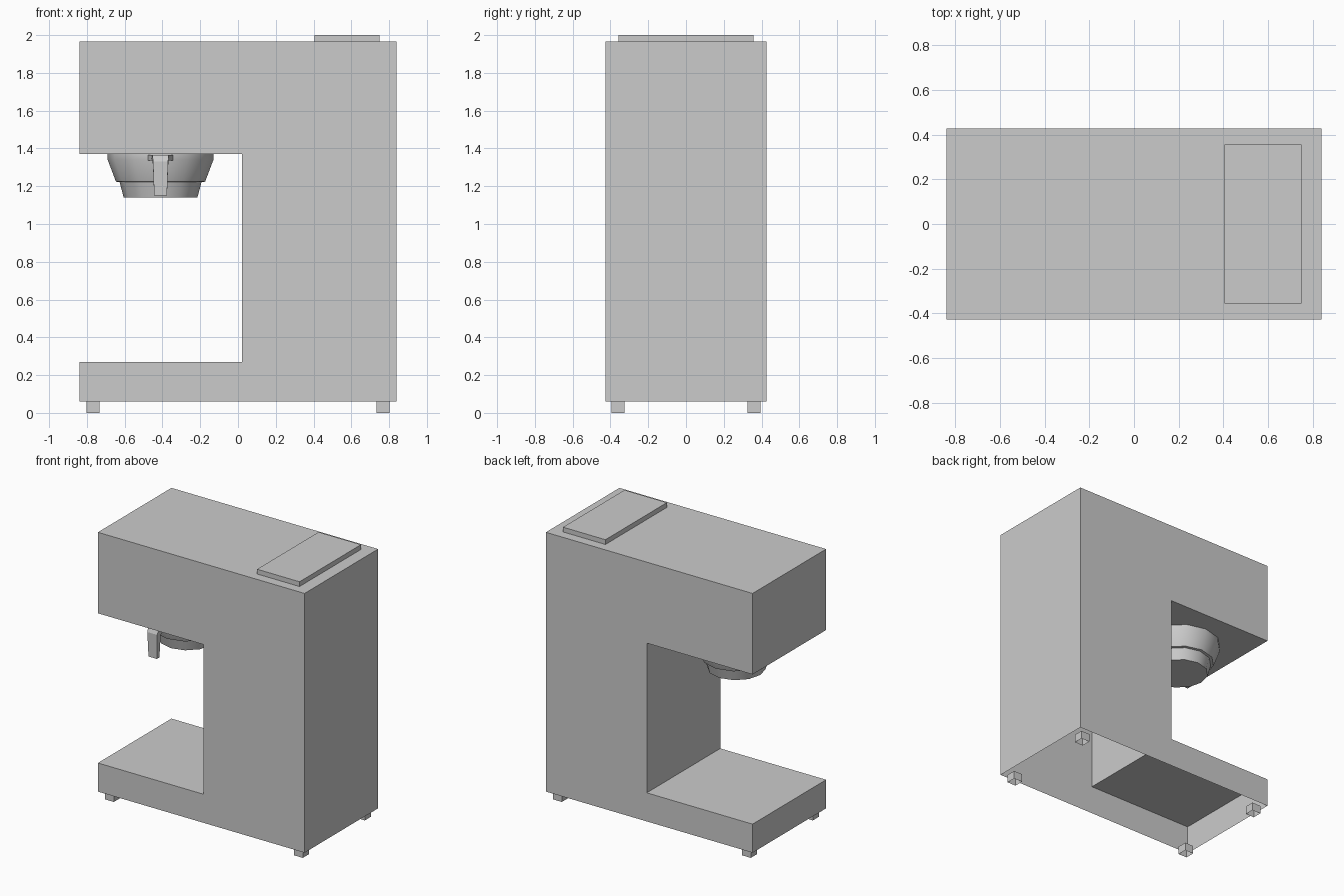
import bpy, bmesh, math

if "Cube" in bpy.data.objects:
    bpy.data.objects.remove(bpy.data.objects["Cube"])


def finish(name, bm, smooth=False):
    bmesh.ops.recalc_face_normals(bm, faces=bm.faces)
    mesh = bpy.data.meshes.new(name)
    bm.to_mesh(mesh)
    bm.free()
    obj = bpy.data.objects.new(name, mesh)
    bpy.context.collection.objects.link(obj)
    if smooth:
        bpy.ops.object.select_all(action='DESELECT')
        obj.select_set(True)
        bpy.context.view_layer.objects.active = obj
        bpy.ops.object.shade_smooth_by_angle(angle=math.radians(35))
    return obj


def loft(rings, caps=(True, True), closed=True):
    """Skin a list of point rings; optionally cap the first and last ring."""
    bm = bmesh.new()
    vs = [[bm.verts.new(p) for p in r] for r in rings]
    n = len(rings[0])
    for a, b in zip(vs, vs[1:]):
        for i in range(n if closed else n - 1):
            j = (i + 1) % n
            bm.faces.new((a[i], a[j], b[j], b[i]))
    for ring, cap in zip((vs[0], vs[-1]), caps):
        if cap:
            bm.faces.new(ring)
    return bm


def box(name, x0, x1, y0, y1, z0, z1, caps):
    rect = [(x0, y0), (x1, y0), (x1, y1), (x0, y1)]
    return finish(name, loft([[(x, y, z) for x, y in rect] for z in (z0, z1)], caps))


# C-shaped housing, a shell left open underneath
D = 0.427
profile = [(0.84, 0.06), (0.84, 1.965), (-0.84, 1.965), (-0.84, 1.37),
           (0.02, 1.37), (0.02, 0.27), (-0.84, 0.27), (-0.84, 0.06)]
finish("housing", loft([[(x, y, z) for x, z in profile] for y in (-D, D)], closed=False))

# Reservoir lid on top
box("reservoir_lid", 0.405, 0.75, -0.357, 0.357, 1.96, 2.0, (False, True))

# Four small hollow feet
for side, sx in (("left", -1), ("right", 1)):
    for end, sy in (("front", -1), ("back", 1)):
        cx, cy, h = sx * 0.768, sy * 0.36, 0.035
        box(f"{end}_{side}_foot", cx - h, cx + h, cy - h, cy + h, 0, 0.06, (False, False))

# Brew basket: stepped tapered bowl under the overhang
CX, SIDES = -0.41, 12
steps = [(0.195, 1.14), (0.217, 1.222), (0.236, 1.224), (0.28, 1.34), (0.28, 1.37)]
rings = [[(CX + r * math.cos(2 * math.pi * i / SIDES),
           r * math.sin(2 * math.pi * i / SIDES), z) for i in range(SIDES)]
         for r, z in steps]
finish("brew_basket", loft(rings), smooth=True)

# Basket handle: flared arm reaching forward, then bending down
# (outer y, outer z, inner y, inner z, half width)
sections = [(-0.22, 1.365, -0.22, 1.335, 0.08), (-0.31, 1.365, -0.31, 1.335, 0.05),
            (-0.395, 1.365, -0.355, 1.335, 0.043), (-0.41, 1.33, -0.37, 1.31, 0.04),
            (-0.405, 1.15, -0.375, 1.15, 0.034)]
finish("basket_handle", loft([[(CX - w, oy, oz), (CX + w, oy, oz),
                               (CX + w, iy, iz), (CX - w, iy, iz)]
                              for oy, oz, iy, iz, w in sections]))
